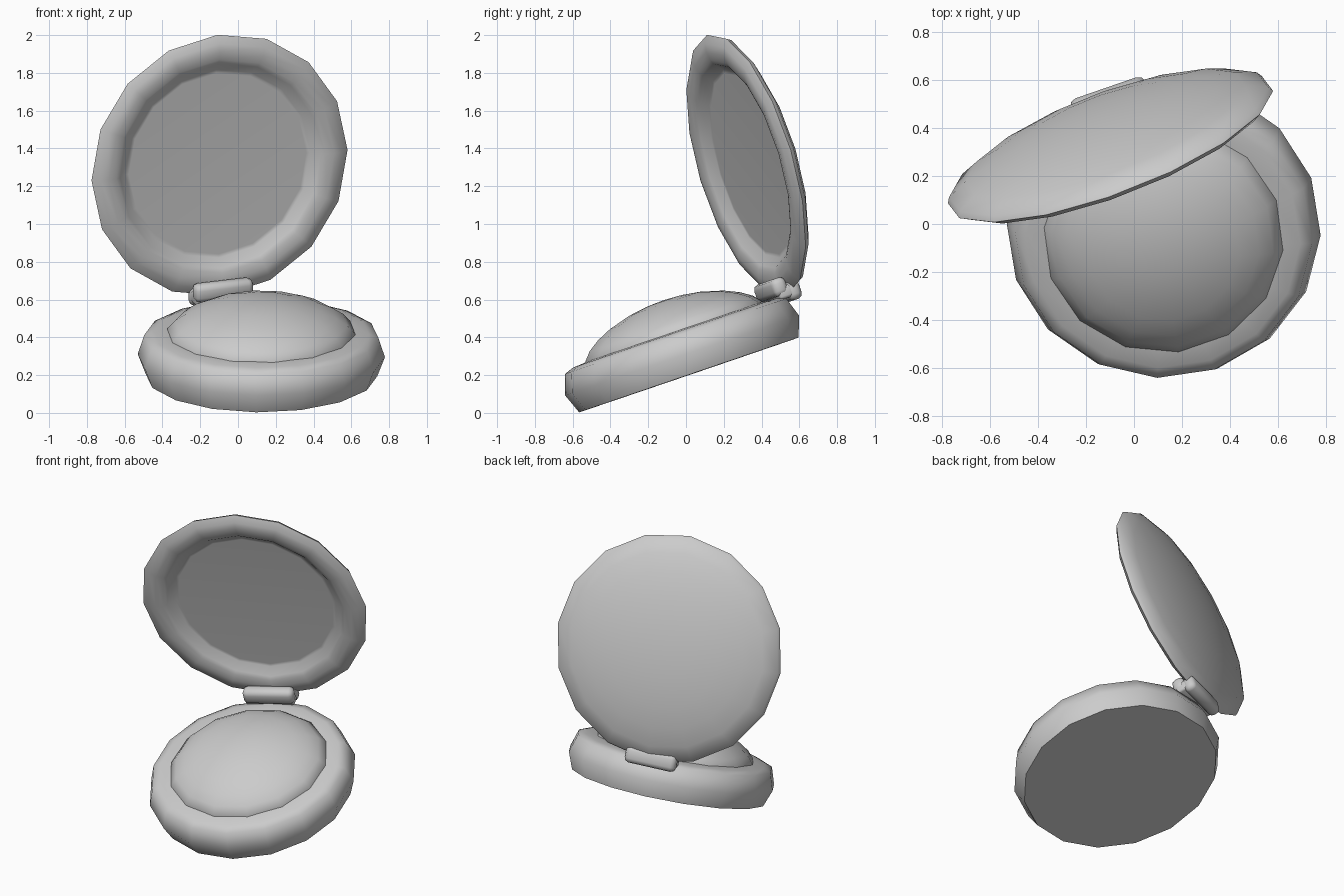
import bpy, bmesh, math
from mathutils import Vector, Matrix

if "Cube" in bpy.data.objects:
    bpy.data.objects.remove(bpy.data.objects["Cube"])

# Shared hinge axis, base frame and lid frame
AXIS = Vector((0.939, 0.324, 0.112)).normalized()
BASE_UP = Vector((0, -0.322, 0.947))
BASE_UP = (BASE_UP - AXIS * BASE_UP.dot(AXIS)).normalized()
LID_UP = Vector((-0.014, -0.29, 0.957))
LID_UP = (LID_UP - AXIS * LID_UP.dot(AXIS)).normalized()


def frame(normal, centre):
    """Local x = hinge axis, local z = normal."""
    y = normal.cross(AXIS)
    m = Matrix((AXIS, y, normal)).transposed().to_4x4()
    m.translation = Vector(centre)
    return m


BASE = frame(BASE_UP, (0.1235, -0.02, 0.303))
LID = frame(LID_UP.cross(AXIS), (-0.0965, 0.317, 1.31))


def finish(name, bm, matrix, angle):
    bmesh.ops.recalc_face_normals(bm, faces=bm.faces)
    bm.transform(matrix)
    me = bpy.data.meshes.new(name)
    bm.to_mesh(me)
    bm.free()
    ob = bpy.data.objects.new(name, me)
    bpy.context.collection.objects.link(ob)
    bpy.ops.object.select_all(action='DESELECT')
    ob.select_set(True)
    bpy.context.view_layer.objects.active = ob
    bpy.ops.object.shade_smooth_by_angle(angle=math.radians(angle))
    return ob


def lathe(name, profile, sides, matrix, angle):
    """Turn an (r, h) profile; points with r = 0 become poles."""
    bm = bmesh.new()
    rings = []
    for r, h in profile:
        if r == 0:
            rings.append([bm.verts.new((0, 0, h))] * sides)
        else:
            rings.append([bm.verts.new((r * math.cos(math.tau * i / sides),
                                        r * math.sin(math.tau * i / sides), h))
                          for i in range(sides)])
    for lo, hi in zip(rings, rings[1:]):
        for i in range(sides):
            j = (i + 1) % sides
            quad = [lo[i], lo[j], hi[j], hi[i]]
            bm.faces.new(list(dict.fromkeys(quad)))
    return finish(name, bm, matrix, angle)


def bar(name, size, loc, bevel):
    """Rounded block lying along the hinge axis, in the base frame."""
    bm = bmesh.new()
    bmesh.ops.create_cube(bm, size=1, matrix=Matrix.Translation(loc)
                          @ Matrix.Diagonal((*size, 1)))
    bmesh.ops.bevel(bm, geom=bm.edges[:], offset=bevel, segments=2,
                    profile=0.5, affect='EDGES')
    return finish(name, bm, BASE, 50)


# Base tray
lathe("base_tray", [(0, -0.108), (0.614, -0.108), (0.655, 0.0), (0.62, 0.108),
                    (0.57, 0.126), (0.49, 0.132), (0, 0.132)], 16, BASE, 65)

# Domed powder pan
lathe("powder_pan", [(0, 0.10), (0.50, 0.10), (0.50, 0.135), (0.46, 0.18),
                     (0.40, 0.22), (0.32, 0.256), (0.2, 0.29), (0.1, 0.305),
                     (0, 0.31)], 14, BASE, 50)

# Lid with recessed mirror and shallow domed back
lathe("mirror_lid", [(0, 0.035), (0.50, 0.035), (0.52, 0.034), (0.565, -0.01),
                     (0.59, -0.02), (0.635, -0.028), (0.68, -0.022),
                     (0.7215, 0.004), (0.708, 0.027), (0.62, 0.068),
                     (0.5, 0.102), (0.36, 0.13), (0.18, 0.148),
                     (0, 0.154)], 16, LID, 50)

# Hinge: front bar, rear bar and the web joining them under the lid
bar("hinge_front", (0.33, 0.085, 0.1), (0, 0.593, 0.178), 0.03)
bar("hinge_rear", (0.33, 0.08, 0.11), (0, 0.663, 0.142), 0.03)
bar("hinge_web", (0.32, 0.11, 0.07), (0, 0.625, 0.145), 0.015)
